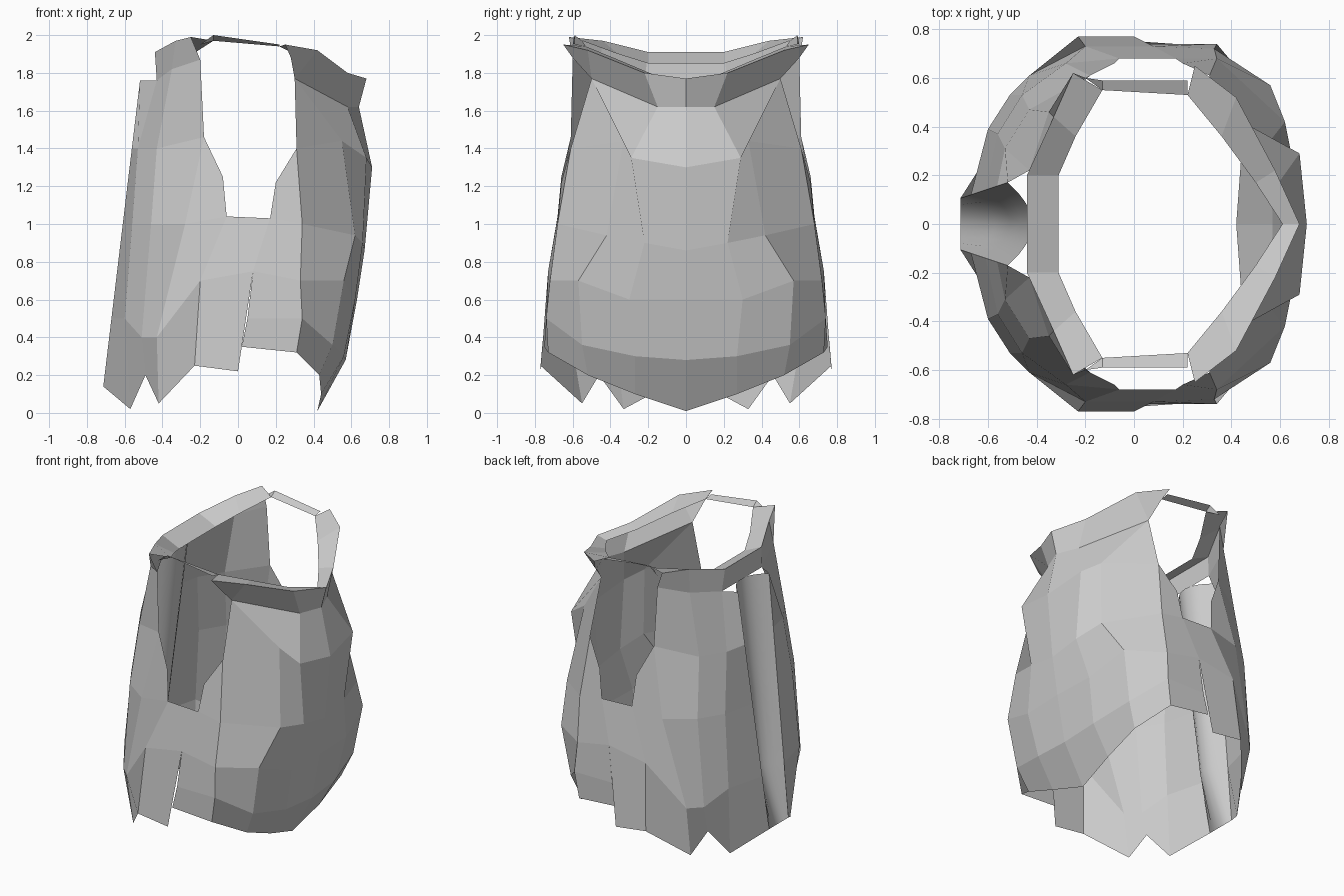
import bpy

cube = bpy.data.objects.get("Cube")
if cube:
    bpy.data.objects.remove(cube, do_unlink=True)

cloth = bpy.data.materials.new("grey_cloth")
cloth.use_nodes = True
grey = (.6, .6, .6, 1)
cloth.diffuse_color = grey
cloth.node_tree.nodes["Principled BSDF"].inputs["Base Color"].default_value = grey


def panel(name, columns, smooth=False):
    """Skin neighbouring columns of points into one cloth panel, mirrored across y."""
    verts, faces, starts = [], [], []
    for column in columns:
        starts.append(len(verts))
        verts.extend(column)
    for i in range(len(columns) - 1):
        a, b = starts[i], starts[i + 1]
        shared = min(len(columns[i]), len(columns[i + 1])) - 1
        for k in range(shared):
            faces.append((a + k, b + k, b + k + 1, a + k + 1))
    mesh = bpy.data.meshes.new(name)
    mesh.from_pydata(verts, [], faces)
    mesh.materials.append(cloth)
    mesh.polygons.foreach_set("use_smooth", [smooth] * len(faces))
    mesh.update()
    obj = bpy.data.objects.new(name, mesh)
    bpy.context.collection.objects.link(obj)
    mirror = obj.modifiers.new("Mirror", "MIRROR")
    mirror.use_axis = (False, True, False)
    mirror.merge_threshold = .002
    return obj


def on_centre(column):
    """Copy a column onto the centre plane."""
    return [(x, 0, z) for x, y, z in column]


# Neckline seam points, shared by the body and the collar
throat = (.64, 0, 1.62)
throat_side = (.58, .15, 1.62)
chest_corner = (.3, .5, 1.77)
back_shoulder = (-.2, .6, 1.87)
shoulder_blade = (-.35, .46, 1.82)
nape = (-.43, .22, 1.76)

# Body columns run from the hem up to the neckline or the armhole
chest_edge = [(.31, .73, .32), (.34, .74, .5), (.33, .72, .7), (.34, .68, 1), (.31, .61, 1.4), chest_corner]
panel("chest_panel", [
    [(.42, 0, .01), (.57, 0, .28), (.63, 0, .6), (.67, 0, .86), (.71, 0, 1.3), throat],
    [(.44, .27, .1), (.56, .27, .3), (.62, .3, .6), (.66, .22, .9), (.68, .29, 1.35), throat_side],
    [(.43, .52, .2), (.5, .55, .36), (.56, .57, .7), (.62, .42, .94), (.55, .33, 1.44), chest_corner],
    chest_edge,
])

# Side panels below the armhole, with a stepped hem
under_arm = [(.02, .75, .35), (.05, .74, .5), (.08, .73, .75), (.17, .68, 1.03), (.2, .66, 1.22)]
panel("side_front_panel", [chest_edge, under_arm])

back_edge = [(-.42, .55, .05), (-.43, .61, .4), (-.28, .66, 1), (-.18, .61, 1.46), back_shoulder]
panel("side_back_panel", [
    [(0, .77, .22)] + under_arm[2:4],
    [(-.23, .77, .25), (-.2, .73, .7), (-.06, .68, 1.04), (-.08, .66, 1.25)],
    back_edge,
])

# Back panel, leaving a centre slit whose edges lean forward and spread upward
flap_edge = [(.12 * z - .73, .04 * z + .1, z) for z in (.14, .5, 1, 1.4, 1.76)]
panel("back_panel", [
    back_edge,
    [(-.49, .46, .2), (-.51, .53, .4), (-.46, .53, 1), (-.43, .47, 1.4), shoulder_blade],
    [(-.57, .33, .02), (-.6, .39, .5), (-.56, .37, 1), (-.53, .31, 1.4), nape],
    flap_edge,
])

# Soft fold that fills the slit, sunk inward along its middle
fold = []
for step in range(5):
    across = 1 - step / 4
    depth = .1 * (1 - across ** 2)
    fold.append([(x + depth * (z > .2), y * across, z) for x, y, z in flap_edge])
panel("centre_fold", fold, smooth=True)

# Collar: lower seam, turned-out rim and inner lip
front_lip = (.22, .53, 1.94)
back_lip = (-.13, .55, 1.97)
panel("front_collar", [
    [throat, (.68, 0, 1.77), (.61, 0, 1.75)],
    [throat_side, (.58, .22, 1.8), (.5, .17, 1.79)],
    [chest_corner, (.42, .52, 1.92), (.36, .36, 1.87)],
    [(.28, .6, 1.88), (.25, .65, 1.95), front_lip],
])
nape_column = [nape, (-.44, .2, 1.91), (-.31, .2, 1.85)]
panel("back_collar", [
    on_centre(nape_column),
    nape_column,
    [shoulder_blade, (-.33, .44, 1.97), (-.24, .36, 1.9)],
    [back_shoulder, (-.25, .62, 1.99), back_lip],
])

# Narrow straps over the armholes
panel("shoulder_strap", [
    [(-.2, .6, 1.95), back_lip],
    [(-.13, .59, 2), back_lip],
    [(.22, .59, 1.95), front_lip],
])
